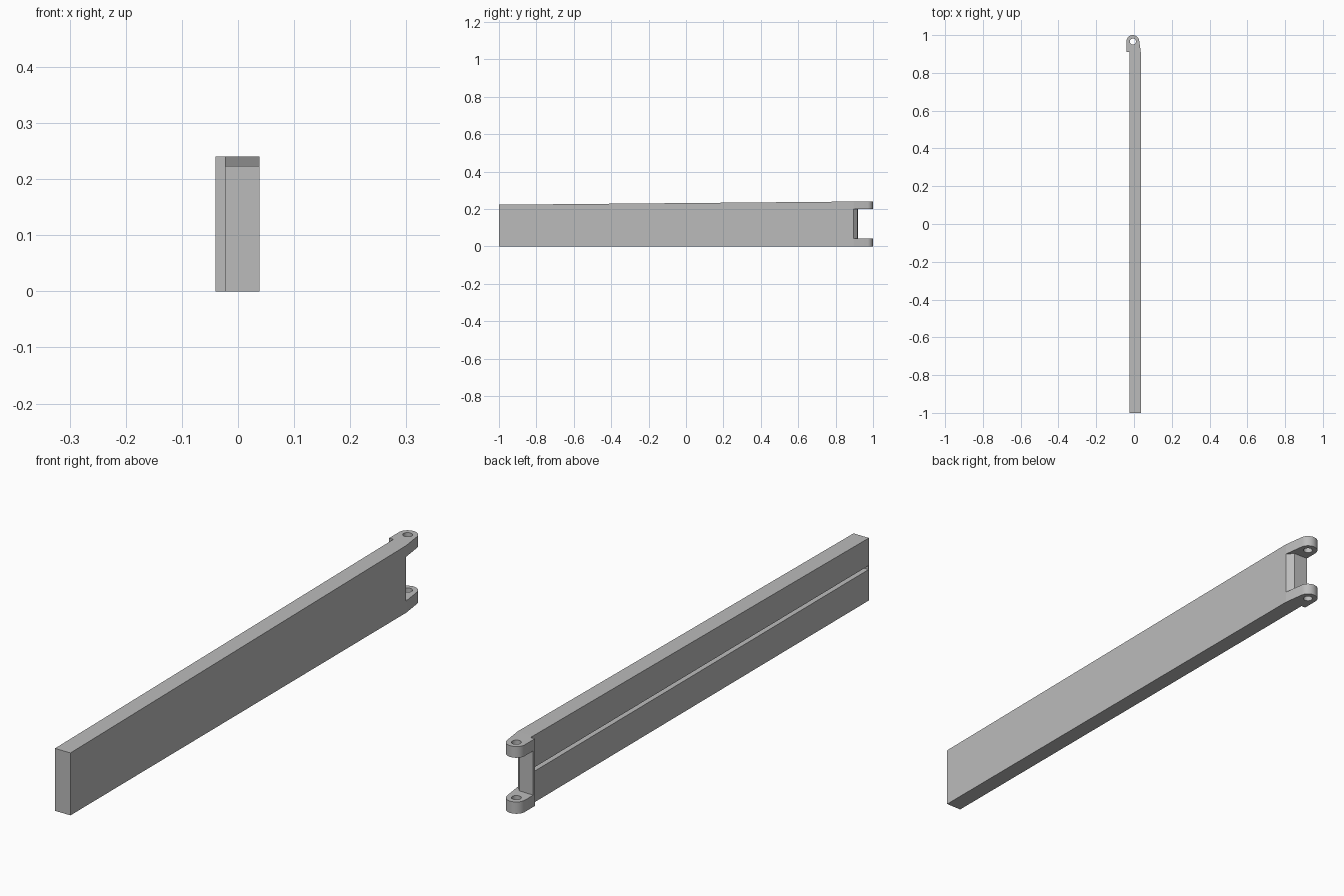
import bpy, bmesh, math

cube = bpy.data.objects.get("Cube")
if cube:
    bpy.data.objects.remove(cube, do_unlink=True)

grey = bpy.data.materials.new("plain grey")
grey.use_nodes = True
grey.diffuse_color = (0.5, 0.5, 0.5, 1)
grey.node_tree.nodes["Principled BSDF"].inputs["Base Color"].default_value = (0.5, 0.5, 0.5, 1)


def prism(name, outline, z0, z1):
    """Extrude an outline in plan from z0 to z1."""
    bm = bmesh.new()
    face = bm.faces.new([bm.verts.new((x, y, z0)) for x, y in outline])
    top = bmesh.ops.extrude_face_region(bm, geom=[face])["geom"]
    for v in top:
        if isinstance(v, bmesh.types.BMVert):
            v.co.z = z1
    bmesh.ops.recalc_face_normals(bm, faces=bm.faces)
    mesh = bpy.data.meshes.new(name)
    bm.to_mesh(mesh)
    bm.free()
    mesh.materials.append(grey)
    obj = bpy.data.objects.new(name, mesh)
    bpy.context.collection.objects.link(obj)
    return obj


def rect(x0, x1, y0, y1):
    return [(x0, y0), (x1, y0), (x1, y1), (x0, y1)]


def arc(cx, cy, r, start, end, n):
    angles = [math.radians(start + (end - start) * i / n) for i in range(n + 1)]
    return [(cx + r * math.cos(a), cy + r * math.sin(a)) for a in angles]


def cut(obj, cutter):
    """Subtract the cutter, then discard it."""
    cutter.hide_render = True
    mod = obj.modifiers.new("cut", "BOOLEAN")
    mod.operation = "DIFFERENCE"
    mod.solver = "EXACT"
    mod.object = cutter
    bpy.context.view_layer.objects.active = obj
    bpy.ops.object.modifier_apply(modifier=mod.name)
    bpy.data.objects.remove(cutter, do_unlink=True)


LEFT, RIGHT, JOINT, HEIGHT = -0.023, 0.038, 0.895, 0.24
PIN = (-0.006, 0.966)

# Long rail, slightly lower at the front end
rail = prism("rail", rect(LEFT, RIGHT, -1, JOINT), 0, HEIGHT)
for v in rail.data.vertices:
    if v.co.z > 0.1 and v.co.y < 0:
        v.co.z = 0.223

# Lengthwise groove in one side of the rail
cut(rail, prism("groove_cutter", rect(-0.06, LEFT + 0.02, -0.998, 0.9), 0.111, 0.125))

# Hinge end: rounded knuckle with a small step on one side
outline = [(LEFT, JOINT), (RIGHT, JOINT)]
outline += arc(*PIN, 0.034, 8, 180, 20)
outline += [(-0.04, 0.91), (LEFT, 0.91)]
hinge = prism("hinge_fork", outline, 0, HEIGHT)

# Opening between the two prongs, with a bevelled back wall
gap = [(0.05, 0.882), (0.016, 0.918), (-0.06, 0.92), (-0.06, 1.1), (0.05, 1.1)]
cut(hinge, prism("gap_cutter", gap, 0.042, 0.2))

# Pin hole through both prongs
cut(hinge, prism("pin_cutter", arc(*PIN, 0.016, 0, 345, 23), -0.1, 0.4))

# Smooth the round parts, keep hard edges
for obj in (rail, hinge):
    bpy.ops.object.select_all(action="DESELECT")
    obj.select_set(True)
    bpy.context.view_layer.objects.active = obj
    bpy.ops.object.shade_smooth_by_angle(angle=math.radians(25))
